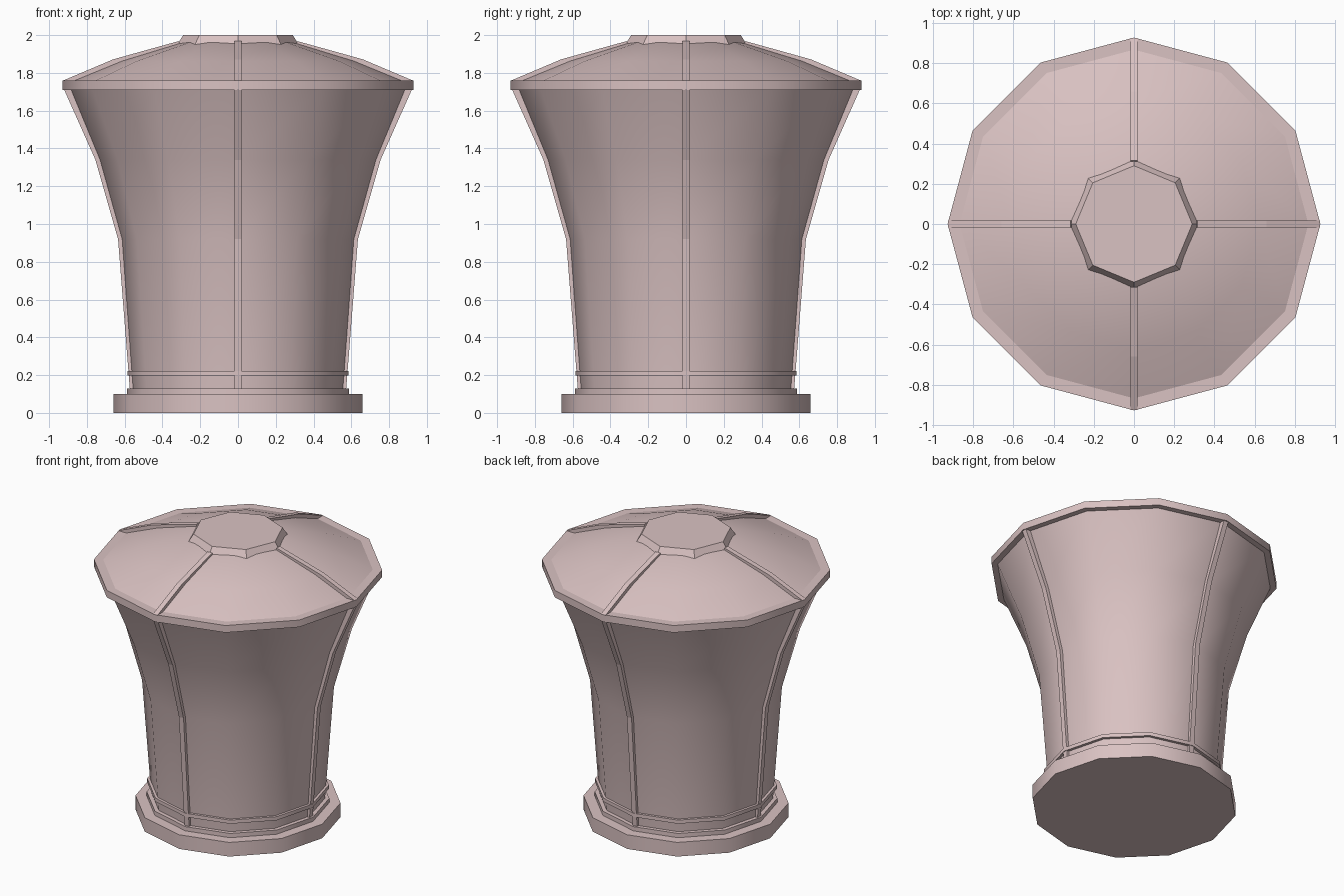
import bpy
import bmesh
import math
from mathutils import Matrix

cube = bpy.data.objects.get("Cube")
if cube:
    bpy.data.objects.remove(cube, do_unlink=True)

stone = bpy.data.materials.new("pale_pink_stone")
stone.use_nodes = True
colour = (0.70, 0.54, 0.54, 1)
stone.diffuse_color = colour
stone.node_tree.nodes["Principled BSDF"].inputs["Base Color"].default_value = colour


def finish(bm, name, smooth):
    bmesh.ops.recalc_face_normals(bm, faces=bm.faces)
    mesh = bpy.data.meshes.new(name)
    bm.to_mesh(mesh)
    bm.free()
    mesh.materials.append(stone)
    ob = bpy.data.objects.new(name, mesh)
    bpy.context.collection.objects.link(ob)
    if smooth:
        bpy.ops.object.select_all(action="DESELECT")
        ob.select_set(True)
        bpy.context.view_layer.objects.active = ob
        bpy.ops.object.shade_smooth_by_angle(angle=math.radians(36))
    return ob


def lathe(name, profile, sides=12):
    """Closed faceted solid from (radius, height) points, bottom to top."""
    bm = bmesh.new()
    rings = []
    for r, z in profile:
        angles = [math.tau * i / sides for i in range(sides)]
        rings.append([bm.verts.new((r * math.cos(a), r * math.sin(a), z)) for a in angles])
    for low, high in zip(rings, rings[1:]):
        for i in range(sides):
            j = (i + 1) % sides
            bm.faces.new((low[i], low[j], high[j], high[i]))
    bm.faces.new(rings[0][::-1])
    bm.faces.new(rings[-1])
    return finish(bm, name, True)


def rib(name, outer, dr, dz, angle, width=0.036):
    """Thin bar that follows a profile, at one angle around the axis."""
    outline = outer + [(r + dr, z + dz) for r, z in reversed(outer)]
    bm = bmesh.new()
    face = bm.faces.new([bm.verts.new((r, -width / 2, z)) for r, z in outline])
    side = bmesh.ops.extrude_face_region(bm, geom=[face])["geom"]
    moved = [v for v in side if isinstance(v, bmesh.types.BMVert)]
    bmesh.ops.translate(bm, verts=moved, vec=(0, width, 0))
    bmesh.ops.transform(bm, matrix=Matrix.Rotation(angle, 4, "Z"), verts=bm.verts)
    return finish(bm, name, False)


# Foot and the two mouldings above it
lathe("base_plinth", [(0.66, 0), (0.66, 0.1)])
lathe("lower_moulding", [(0.588, 0.1), (0.588, 0.13)])
lathe("upper_moulding", [(0.585, 0.197), (0.585, 0.223)])

# Flared body
body = [(0.558, 0.1), (0.618, 0.92), (0.735, 1.34), (0.892, 1.72)]
lathe("flared_body", body)

# Rim, shallow roof and top cap
lathe("rim", [(0.928, 1.71), (0.928, 1.76)])
lathe("roof", [(0.868, 1.75), (0.868, 1.76), (0.62, 1.862), (0.3, 1.96)])
lathe("top_cap", [(0.325, 1.945), (0.29, 2.0)], sides=8)

# Four ribs down the body and four over the roof
body_rib = [(0.573, 0.13), (0.635, 0.92), (0.755, 1.34), (0.92, 1.71)]
roof_rib = [(0.925, 1.76), (0.66, 1.872), (0.315, 1.968)]
for side, angle in (("left", 0), ("back", 90), ("right", 180), ("front", 270)):
    rib(side + "_body_rib", body_rib, -0.05, 0, math.radians(angle))
    rib(side + "_roof_rib", roof_rib, -0.02, -0.04, math.radians(angle))
